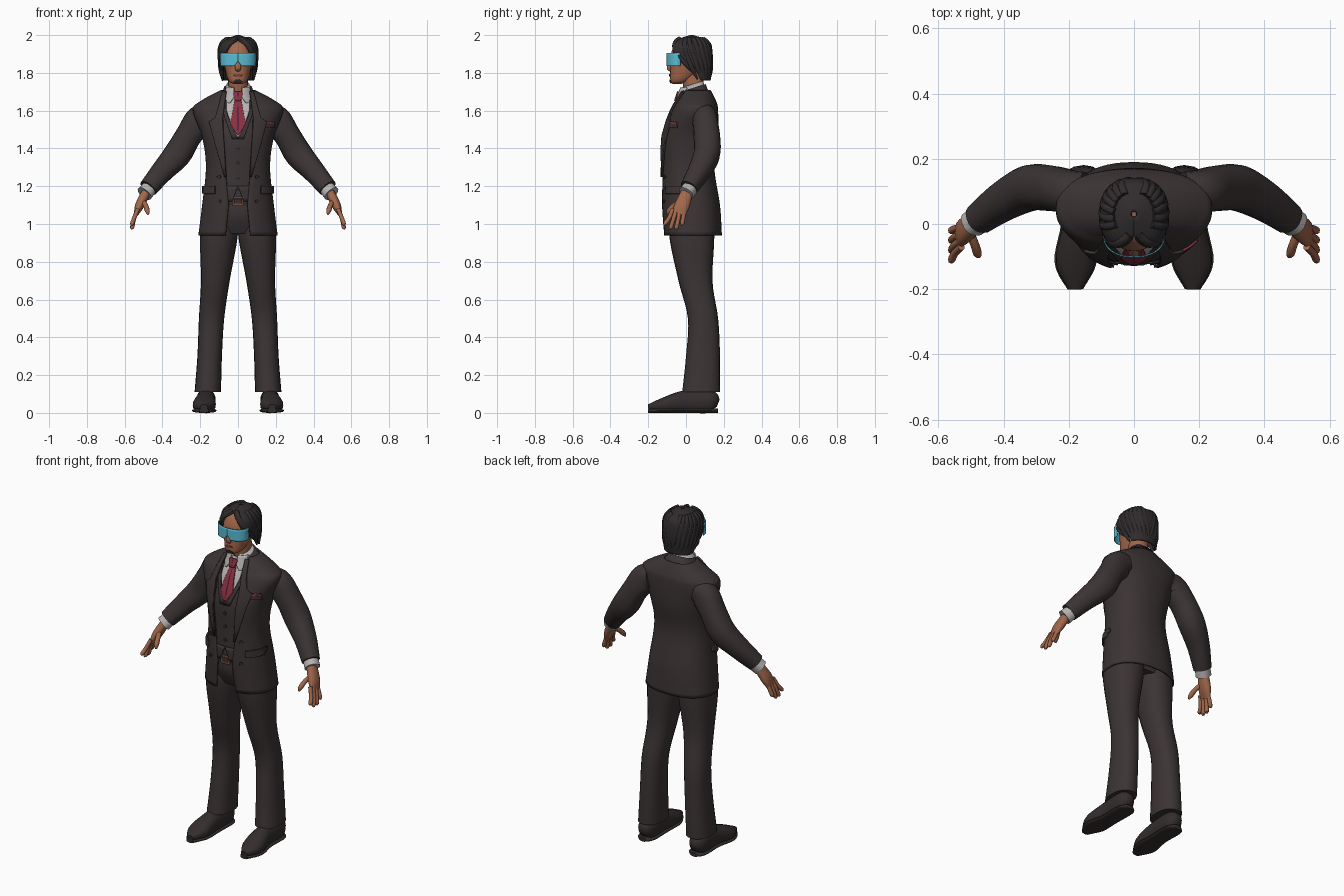
import bpy, bmesh, math, random
from mathutils import Vector

random.seed(4)
cube = bpy.data.objects.get("Cube")
if cube:
    bpy.data.objects.remove(cube)
ROUNDNESS = 2.3


def material(name, *rgb):
    m = bpy.data.materials.new(name)
    m.use_nodes = True
    m.diffuse_color = (*rgb, 1)
    m.node_tree.nodes["Principled BSDF"].inputs["Base Color"].default_value = (*rgb, 1)
    return m


SUIT = material("suit charcoal", .045, .034, .035)
SHOE = material("shoe leather", .034, .026, .026)
HAIR = material("hair black", .03, .025, .026)
SKIN = material("skin", .36, .135, .07)
BROWN = material("lip and buckle brown", .17, .06, .035)
SHIRT = material("shirt grey", .47, .46, .45)
TIE = material("tie red", .25, .03, .055)
VISOR = material("visor cyan", .1, .5, .66)


def smooth(rows, steps=5):
    """Catmull-Rom refinement of a list of number tuples."""
    out = []
    last = len(rows) - 1
    for i in range(last):
        near = [rows[max(0, min(last, i + k))] for k in (-1, 0, 1, 2)]
        for s in range(steps):
            t = s / steps
            out.append(tuple(b + t / 2 * (c - a + t * (2*a - 5*b + 4*c - d + t * (3*(b - c) + d - a)))
                             for a, b, c, d in zip(*near)))
    return out + [rows[-1]]


def build(name, rings, mat, loop, mirror=False, thick=0, side=-1):
    """Skin a stack of equal rings or strips."""
    bm = bmesh.new()
    rows = [[bm.verts.new(p) for p in ring] for ring in rings]
    n = len(rows[0])
    for a, b in zip(rows, rows[1:]):
        for j in range(n if loop else n - 1):
            k = (j + 1) % n
            bm.faces.new((a[j], a[k], b[k], b[j]))
    if loop:
        bm.faces.new(rows[0])
        bm.faces.new(rows[-1])
        bmesh.ops.recalc_face_normals(bm, faces=bm.faces)
    me = bpy.data.meshes.new(name)
    bm.to_mesh(me)
    bm.free()
    me.materials.append(mat)
    me.polygons.foreach_set("use_smooth", [True] * len(me.polygons))
    me.set_sharp_from_angle(angle=math.radians(45))
    ob = bpy.data.objects.new(name, me)
    bpy.context.collection.objects.link(ob)
    if thick:
        mod = ob.modifiers.new("thickness", "SOLIDIFY")
        mod.thickness, mod.offset = thick, side
    if mirror:
        ob.modifiers.new("mirror", "MIRROR").use_mirror_merge = False


def power(v):
    return math.copysign(abs(v) ** (2 / ROUNDNESS), v)


def section(row, angle):
    """Point on a level (z, half width, front, back) section; angle zero is the front."""
    z, half, front, back = row
    depth = (back - front) / 2
    return Vector((half * power(math.sin(angle)), front + depth - depth * power(math.cos(angle)), z))


def at(table, z):
    """Row of a table at any height."""
    z = max(table[0][0], min(table[-1][0], z))
    for a, b in zip(table, table[1:]):
        if z <= b[0]:
            t = (z - a[0]) / (b[0] - a[0])
            return tuple(p + t * (q - p) for p, q in zip(a, b))


def solid(name, table, mat, seg=32):
    build(name, [[section(r, math.tau * j / seg) for j in range(seg)] for r in table], mat, True)


def shell(name, table, opening, mat, tilt=0, seg=48):
    """Wrap that is open at the front by an angle depending on the row."""
    rings = []
    for r in table:
        start = opening(r)
        ring = [section(r, start + (math.tau - 2 * start) * j / seg) for j in range(seg + 1)]
        rings.append([p + Vector((0, 0, tilt * p.y)) for p in ring])
    build(name, rings, mat, False, thick=.01)


def panel(name, table, rows, mat, lift=.001, thick=.006, mirror=True, n=10):
    """Plate of (z, x from, x to) rows laid on the front of a sectioned form."""
    def place(x, z):
        _, half, front, back = at(table, z)
        bulge = max(0, 1 - abs(x / half) ** ROUNDNESS) ** (1 / ROUNDNESS)
        return (x, (front + back) / 2 - (back - front) / 2 * bulge - lift, z)
    dense = [tuple(p + (q - p) * s / 4 for p, q in zip(a, b)) for a, b in zip(rows, rows[1:]) for s in range(4)]
    rings = [[place(a + (b - a) * j / n, z) for j in range(n + 1)] for z, a, b in dense + [rows[-1]]]
    build(name, rings, mat, False, mirror, thick, 1)


def patch(name, table, x, z, w, h, mat, disc=False, mirror=False, **kw):
    """Rectangular or oval plate given by its centre and half sizes."""
    rows = []
    for k in range(-3, 4):
        c = w * (math.cos(k / 2) if disc else 1)
        rows.append((z + h * k / 3, x - c, x + c))
    panel(name, table, rows, mat, mirror=mirror, **kw)


def tube(name, rows, mat, ref=(0, 1, 0), seg=20, flat=False, mirror=True):
    """Rows are (x, y, z, radius, radius); rings follow the path, or lie level if flat."""
    rows = smooth(rows)
    pts = [Vector(r[:3]) for r in rows]
    rings = []
    for i, r in enumerate(rows):
        along = (pts[min(i + 1, len(pts) - 1)] - pts[max(i - 1, 0)]).normalized()
        u = along.cross(Vector(ref)).normalized()
        v = u.cross(along)
        if flat:
            u, v = Vector((1, 0, 0)), Vector((0, 1, 0))
        angles = [math.tau * j / seg for j in range(seg)]
        rings.append([pts[i] + u * r[3] * power(math.cos(a)) + v * r[4] * power(math.sin(a)) for a in angles])
    build(name, rings, mat, True, mirror)


def cord(name, points, radius, mat, mirror=True):
    """Round strand of one radius with a tapered tip."""
    sizes = [radius] * (len(points) - 1) + [radius / 3]
    tube(name, [(*p, r, r) for p, r in zip(points, sizes)], mat, seg=10, mirror=mirror)


# Jacket, open along the front: (z, half width, front, back)
JACKET = smooth([(.94, .21, -.12, .19), (1.1, .19, -.13, .18), (1.3, .17, -.13, .15), (1.46, .19, -.13, .17),
                 (1.6, .24, -.08, .17), (1.65, .2, -.05, .16), (1.71, .09, -.02, .13)])


def jacket_opening(row):
    gap = min(.05 + abs(row[0] - 1.1) / 10, .08, .7 * row[1])
    return math.asin((gap / row[1]) ** (ROUNDNESS / 2))


shell("jacket", JACKET, jacket_opening, SUIT)
panel("lapels", JACKET, [(1.25, .06, .07), (1.54, .08, .15), (1.56, .08, .12), (1.7, .06, .08)], SUIT, thick=.009)
patch("pocket_flaps", JACKET, .15, 1.18, .03, .02, SUIT, mirror=True, thick=.01)
patch("breast_pocket", JACKET, .16, 1.52, .03, .01, SUIT, thick=.008)
patch("pocket_square", JACKET, .165, 1.535, .025, .006, TIE, thick=.007)
for z in (1.12, 1.25):
    patch("jacket_buttons", JACKET, .1, z, .01, .01, SHOE, disc=True, mirror=True)

# Waistcoat, shirt front and tie
VEST = [(z, half - .016, front + .012, back - .016) for z, half, front, back in JACKET if z > 1.15]
solid("waistcoat", VEST, SUIT)
panel("waistcoat_points", VEST, [(1.12, .03, .05), (1.2, 0, .09)], SUIT)
panel("waistcoat_edges", VEST, [(1.45, 0, .03), (1.56, .05, .07), (1.64, .07, .09)], SUIT, thick=.008)
panel("shirt_front", VEST, [(1.46, 0, .01), (1.6, 0, .06), (1.7, 0, .06)], SHIRT, thick=.004)
panel("tie", VEST, [(1.47, 0, .005), (1.53, 0, .04), (1.67, 0, .015)], TIE, lift=.006)
for z in (1.24, 1.32, 1.4):
    patch("waistcoat_button", VEST, 0, z, .01, .01, SHOE, disc=True)

# Collars, higher at the nape
COLLAR = [(1.64, .09, -.05, .12), (1.73, .06, -.02, .09)]
OUTER = [(z - .02, half + .014, front, back + .014) for z, half, front, back in COLLAR]
shell("shirt_collar", COLLAR, lambda row: .3, SHIRT, tilt=.3)
shell("jacket_collar", OUTER, lambda row: 1.1, SUIT, tilt=.3)
panel("collar_points", COLLAR, [(1.64, .04, .05), (1.67, .02, .07), (1.72, .02, .06)], SHIRT, lift=.004)
panel("tie_knot", COLLAR, [(1.65, 0, .014), (1.69, 0, .026), (1.7, 0, .02)], TIE, lift=.008, thick=.009)

# Trousers and belt
HIPS = smooth([(.95, .16, -.07, .13), (1.05, .18, -.11, .15), (1.18, .16, -.1, .13)])
solid("trouser_seat", HIPS, SUIT)
tube("trouser_legs", [(.16, .08, .11, .07, .1), (.15, .09, .3, .065, .09), (.14, .09, .5, .067, .08),
                      (.12, .05, .7, .076, .09), (.1, .03, .95, .1, .12), (.09, .03, 1.1, .08, .1)], SUIT, flat=True)
solid("belt", [(z, .18, -.115, .15) for z in (1.1, 1.14)], SHOE)
patch("buckle", HIPS, 0, 1.12, .03, .025, BROWN, lift=.008)
patch("buckle_centre", HIPS, 0, 1.12, .02, .013, SHOE, lift=.01)

# Shoes, with soles following the same outline
LAST = [(.17, .17, .05, .02, .02), (.17, .13, .06, .05, .06), (.17, 0, .06, .05, .06),
        (.18, -.12, .04, .06, .04), (.18, -.2, .03, .02, .015)]
UPWARD = (0, 0, 1)
tube("shoes", LAST, SHOE, UPWARD)
tube("soles", [(x, y, .012, w + .004, .012) for x, y, _, w, _ in LAST], SHOE, UPWARD)

# Sleeves, cuffs and hands
tube("sleeves", [(.15, .1, 1.57, .06, .06), (.2, .1, 1.55, .08, .066), (.26, .11, 1.47, .07, .07),
                 (.32, .11, 1.37, .073, .07), (.4, .07, 1.28, .06, .06), (.475, .015, 1.19, .05, .047)], SUIT)
tube("shirt_cuffs", [(.46, .03, 1.2, .04, .04), (.495, 0, 1.16, .043, .041)], SHIRT)
tube("palms", [(.48, .01, 1.18, .024, .03), (.52, -.02, 1.1, .024, .04), (.54, -.04, 1.05, .01, .036)], SKIN)
for i, label in enumerate(("index", "middle", "ring", "little")):
    base, tip = -.07 + .02 * i, -.11 + .03 * i
    end = .97 + (i - 1.5) ** 2 / 100
    cord(label + "_fingers", [(.53, base, 1.08), (.55, (base + tip) / 2, 1.03), (.56, tip, end + .01), (.56, tip, end)],
         .011, SKIN)
cord("thumbs", [(.51, -.01, 1.13), (.49, -.06, 1.1), (.48, -.09, 1.07), (.475, -.1, 1.05)], .013, SKIN)

# Head and face
HEAD = smooth([(1.74, .02, -.07, -.03), (1.76, .05, -.083, .02), (1.83, .07, -.083, .1),
               (1.9, .08, -.08, .12), (1.96, .06, -.05, .1), (1.98, .03, 0, .06)])
solid("head", HEAD, SKIN)
tube("neck", [(0, .05, 1.66, .055, .055), (0, .03, 1.81, .05, .055)], SKIN, mirror=False)
tube("nose", [(0, -.07, 1.88, .008, .008), (0, -.09, 1.83, .016, .012), (0, -.08, 1.81, .01, .005)], SKIN, mirror=False)
patch("lips", HEAD, 0, 1.787, .022, .007, BROWN, disc=True, thick=.004)
patch("chin_beard", HEAD, 0, 1.756, .024, .01, HAIR, disc=True, thick=.004)
LENS = [(z, .092, -.098, .04) for z in (1.8, 2)]
panel("visor", LENS, [(1.836, .02, .092), (1.862, 0, .092), (1.905, 0, .092)], VISOR, thick=.004, n=20)

# Hair: a cap open over the face, with locks swept from the parting
CAP = smooth([(1.76, .09, -.02, .13), (1.83, .1, -.07, .14), (1.92, .105, -.09, .14),
              (1.97, .08, -.06, .12), (2, .01, .02, .04)])


def hairline(row):
    t = max(0, min(1, (row[0] - 1.76) / .22))
    return 1.9 * (1 - t ** 1.6)


def lock(name, start, end, bottom):
    top, points = 1.98, []
    for s in range(6):
        t = s / 5
        row = at(CAP, top + (bottom - top) * t ** 1.4)
        middle = Vector((0, (row[2] + row[3]) / 2, row[0]))
        points.append(section(row, start + (end - start) * t).lerp(middle, .09))
    cord(name, points, .013, HAIR, mirror=False)


shell("hair_cap", CAP, hairline, HAIR)
for side in (-1, 1):
    for k in range(3):
        lock("fringe_lock", side * .2, side * (.95 + .3 * k), 1.88 - .04 * k)
    for k in range(7):
        angle = 1.65 + k / 4
        lock("hair_lock", side * (angle - .5), side * angle, 1.75 + random.uniform(0, .02))
